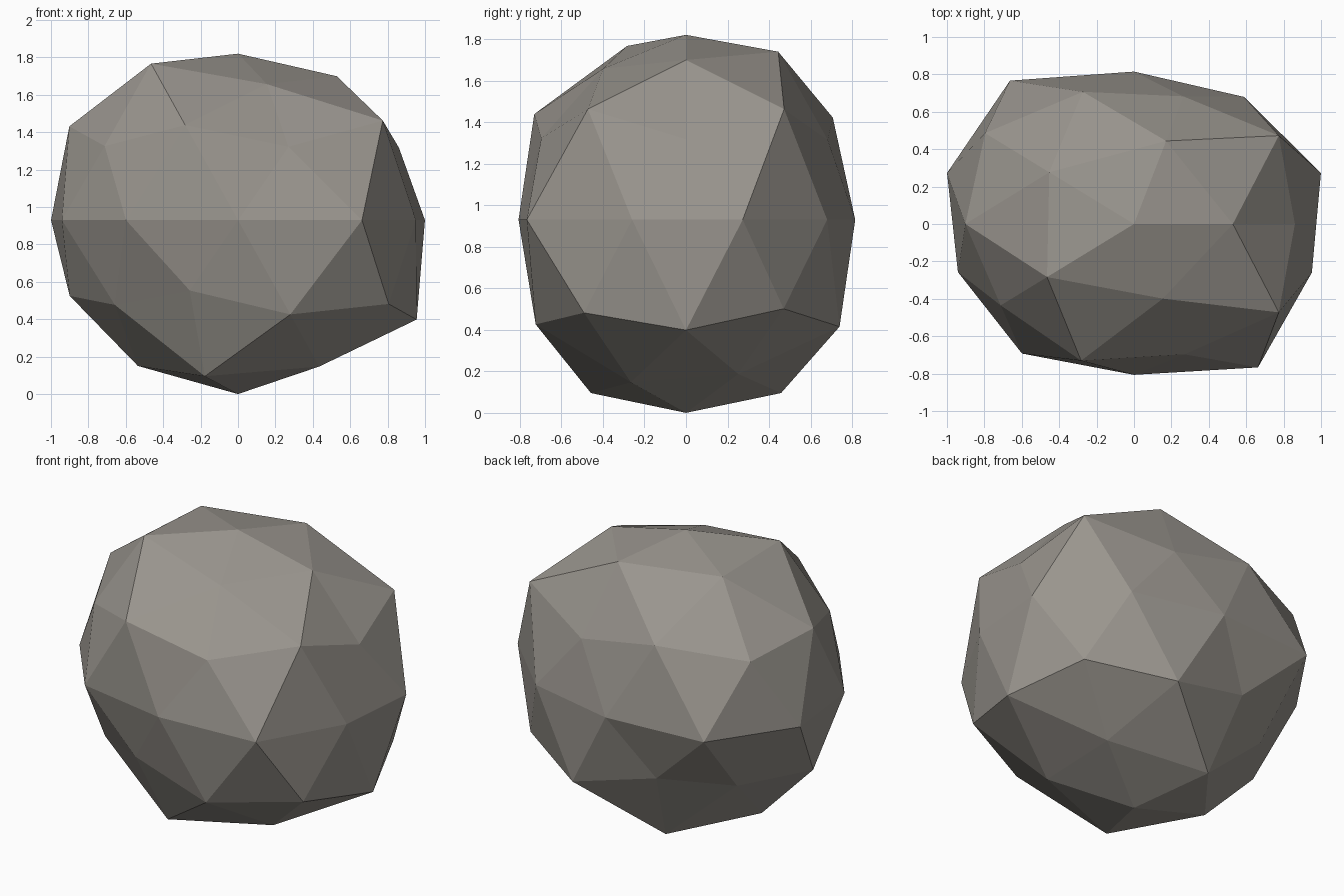
import bpy, bmesh, math

if "Cube" in bpy.data.objects:
    bpy.data.objects.remove(bpy.data.objects["Cube"])

# Radial swell of each rock corner, ring by ring from top to bottom,
# counter-clockwise from +x inside each ring
SWELL = [
    0.989,
    1.005, 1.057, 1.065, 1.093, 0.95,
    1.125, 1.04, 1.06, 1.075, 1.125,
    0.962, 0.955, 1.10, 0.985, 0.975,
    1.051, 1.0, 0.97, 1.128, 1.051, 0.99, 1.019, 0.96, 1.128, 1.0,
    1.065, 0.935, 1.006, 0.934, 1.113,
    1.123, 1.088, 0.915, 0.957, 1.065,
    0.97, 1.09, 1.018, 1.09, 1.022,
    1.033,
]
SCALE = (1.0, 0.84, 0.90)   # squashed proportions
CENTRE_Z = 0.93


def ring_order(v):
    angle = round(math.degrees(math.atan2(v.co.y, v.co.x))) % 360
    return (-round(v.co.z, 2), angle)


# Faceted boulder from a displaced icosphere
bm = bmesh.new()
bmesh.ops.create_icosphere(bm, subdivisions=2, radius=1.0)
for v in bm.verts:
    v.co.normalize()
for v, f in zip(sorted(bm.verts, key=ring_order), SWELL):
    v.co = [c * s * f for c, s in zip(v.co, SCALE)]
    v.co.z += CENTRE_Z
for face in bm.faces:
    face.smooth = False

mesh = bpy.data.meshes.new("boulder")
bm.to_mesh(mesh)
bm.free()

stone = bpy.data.materials.new("stone_grey")
stone.diffuse_color = (0.32, 0.30, 0.27, 1.0)
stone.use_nodes = True
stone.node_tree.nodes["Principled BSDF"].inputs["Base Color"].default_value = stone.diffuse_color
mesh.materials.append(stone)

boulder = bpy.data.objects.new("boulder", mesh)
bpy.context.collection.objects.link(boulder)
